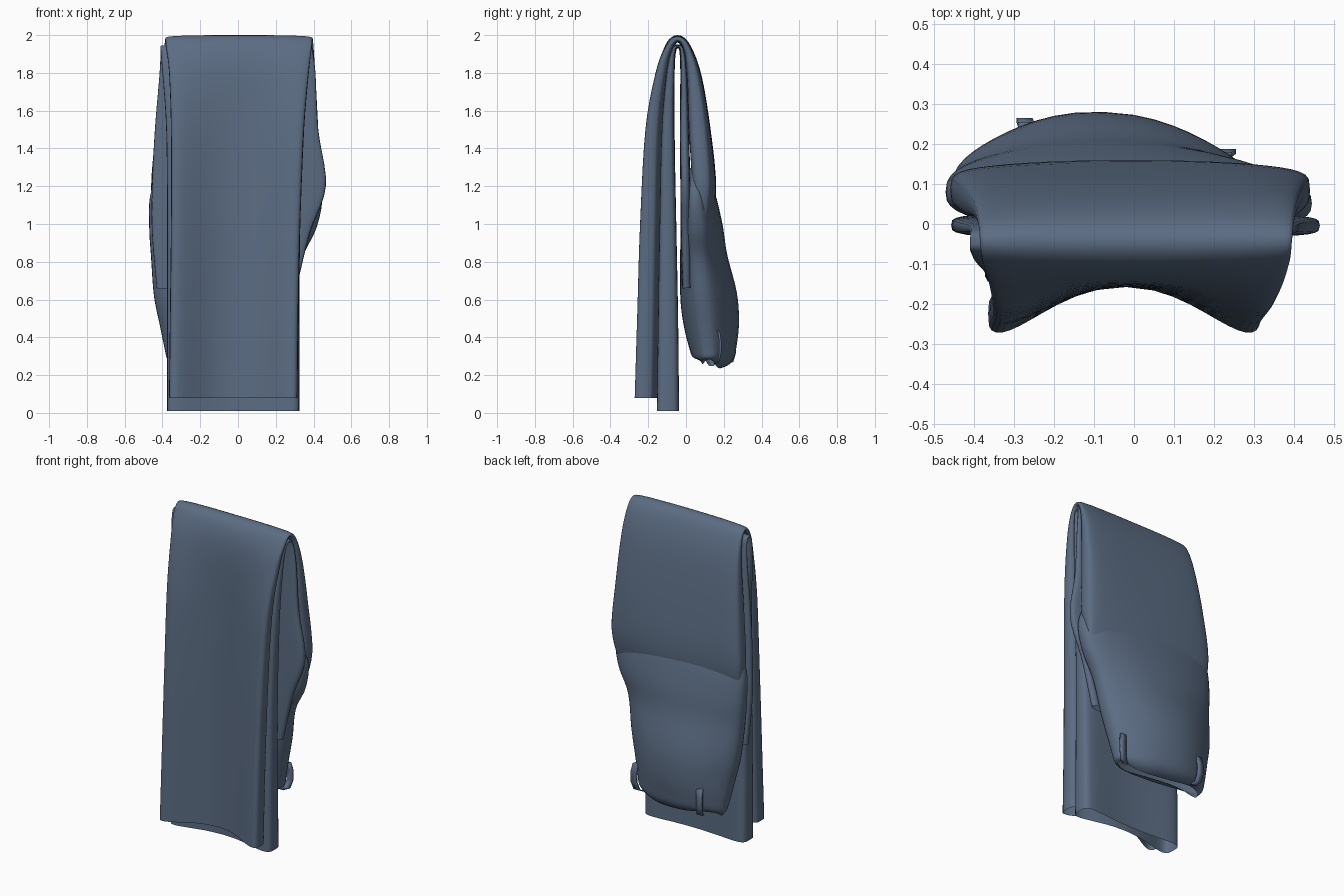
import bpy, bmesh, math
from mathutils import Vector

if "Cube" in bpy.data.objects:
    bpy.data.objects.remove(bpy.data.objects["Cube"])

denim = bpy.data.materials.new("blue_grey_cloth")
denim.diffuse_color = (0.105, 0.15, 0.225, 1)
denim.use_nodes = True
denim.node_tree.nodes["Principled BSDF"].inputs["Base Color"].default_value = denim.diffuse_color


def catmull(rows, steps):
    """Smoothly interpolate rows of station values."""
    out = []
    for i in range(len(rows) - 1):
        p0, p1 = rows[max(i - 1, 0)], rows[i]
        p2, p3 = rows[i + 1], rows[min(i + 2, len(rows) - 1)]
        for k in range(steps):
            t = k / steps
            out.append([0.5 * (2 * b + (c - a) * t + (2 * a - 5 * b + 4 * c - d) * t * t
                               + (3 * b - a - 3 * c + d) * t ** 3)
                        for a, b, c, d in zip(p0, p1, p2, p3)])
    return out + [list(rows[-1])]


def spow(v, p):
    return math.copysign(abs(v) ** p, v)


def finish(name, bm):
    bmesh.ops.recalc_face_normals(bm, faces=bm.faces)
    me = bpy.data.meshes.new(name)
    bm.to_mesh(me)
    bm.free()
    me.materials.append(denim)
    for p in me.polygons:
        p.use_smooth = True
    ob = bpy.data.objects.new(name, me)
    bpy.context.collection.objects.link(ob)
    return ob


def cloth_tube(name, rows, power, steps=5, n=48, ripple=0.0, skew=0.0):
    """Flattened open tube. Station: y, z, half thickness at middle, at edge, x left, x right, bow."""
    st = catmull(rows, steps)
    bm = bmesh.new()
    rings = []
    for i, (y, z, t0, t1, xl, xr, bow) in enumerate(st):
        a, b = st[max(i - 1, 0)], st[min(i + 1, len(st) - 1)]
        tan = Vector((b[0] - a[0], b[1] - a[1])).normalized()
        nor = Vector((-tan.y, tan.x))
        ring = []
        for k in range(n):
            th = 2 * math.pi * k / n
            u = spow(math.cos(th), 0.75)
            bend = 1.2 * u * u - 0.4 * u ** 6
            off = (t0 + (t1 - t0) * u * u) * spow(math.sin(th), power) + bow * bend - skew * u
            wav = ripple * math.sin(3 * th + 1) * (i / len(st)) ** 6
            ring.append(bm.verts.new(((xl + xr) / 2 + (xr - xl) / 2 * u,
                                      y + nor.x * off, z + nor.y * off + wav)))
        rings.append(ring)
    for r, s in zip(rings, rings[1:]):
        for k in range(n):
            bm.faces.new((r[k], r[(k + 1) % n], s[(k + 1) % n], s[k]))
    return finish(name, bm)


# outer leg: up the front, over the fold, down the back
cloth_tube("outer_leg", [
    (-.137, .08, .02, .085, -.365, .315, .11),
    (-.137, .55, .02, .08, -.36, .32, .095),
    (-.137, 1.0, .02, .075, -.355, .33, .08),
    (-.132, 1.5, .022, .06, -.355, .35, .06),
    (-.118, 1.8, .027, .04, -.365, .375, .02),
    (-.09, 1.935, .023, .022, -.38, .39, 0),
    (-.045, 1.98, .02, .02, -.385, .395, 0),
    (.003, 1.935, .023, .025, -.39, .40, 0),
    (.048, 1.78, .035, .05, -.405, .41, -.01),
    (.082, 1.5, .048, .075, -.435, .425, -.02),
    (.11, 1.2, .05, .075, -.46, .44, -.03),
    (.11, 1.0, .03, .03, -.44, .40, -.03)], 0.5)

# inner leg, tucked under the outer one
cloth_tube("inner_leg", [
    (-.077, .01, .025, .095, -.375, .325, .025),
    (-.077, .5, .025, .085, -.375, .325, .025),
    (-.08, 1.0, .022, .07, -.375, .33, .022),
    (-.085, 1.5, .024, .05, -.38, .35, .015),
    (-.082, 1.8, .02, .03, -.40, .37, 0),
    (-.065, 1.92, .014, .014, -.41, .385, 0),
    (-.043, 1.94, .01, .01, -.41, .39, 0),
    (-.022, 1.92, .014, .014, -.41, .395, 0),
    (-.012, 1.8, .018, .022, -.415, .41, 0),
    (-.008, 1.5, .024, .032, -.44, .425, 0),
    (-.004, 1.2, .024, .035, -.455, .465, 0),
    (-.002, .95, .024, .035, -.455, .38, 0),
    (.003, .66, .022, .03, -.43, .31, 0)], 0.5)

# seat and waist hanging at the back, where both legs join
cloth_tube("hips", [
    (.06, 1.3, .045, .02, -.41, .39, 0),
    (.07, 1.15, .085, .075, -.465, .445, -.01),
    (.085, .98, .11, .095, -.47, .415, -.015),
    (.095, .82, .125, .095, -.46, .34, -.02),
    (.12, .62, .15, .10, -.445, .30, -.025),
    (.135, .47, .146, .095, -.415, .265, -.025),
    (.143, .35, .125, .085, -.39, .24, -.02),
    (.145, .29, .105, .07, -.375, .23, -.015),
    (.14, .262, .05, .04, -.35, .21, -.015)], 0.72, ripple=0.02, skew=0.012)


def belt_loop(name, x, y, lean):
    """Thin strip standing off the waist, pinched in at both ends."""
    prof = [(-.03, .44), (.0, .43), (.012, .38), (.012, .32), (-.005, .27), (-.04, .26)]
    bm = bmesh.new()
    rows = []
    for d, z in prof:
        sx = x + d * lean
        rows.append([bm.verts.new((sx + e, y + d * (1 - abs(lean) * .5) + f, z))
                     for e, f in ((-.02, 0), (.02, 0), (.02, -.012), (-.02, -.012))])
    for r, s in zip(rows, rows[1:]):
        for k in range(4):
            bm.faces.new((r[k], r[(k + 1) % 4], s[(k + 1) % 4], s[k]))
    bm.faces.new(rows[0])
    bm.faces.new(rows[-1])
    finish(name, bm)


belt_loop("belt_loop_left", -.27, .255, -.3)
belt_loop("belt_loop_right", .225, .18, .8)
